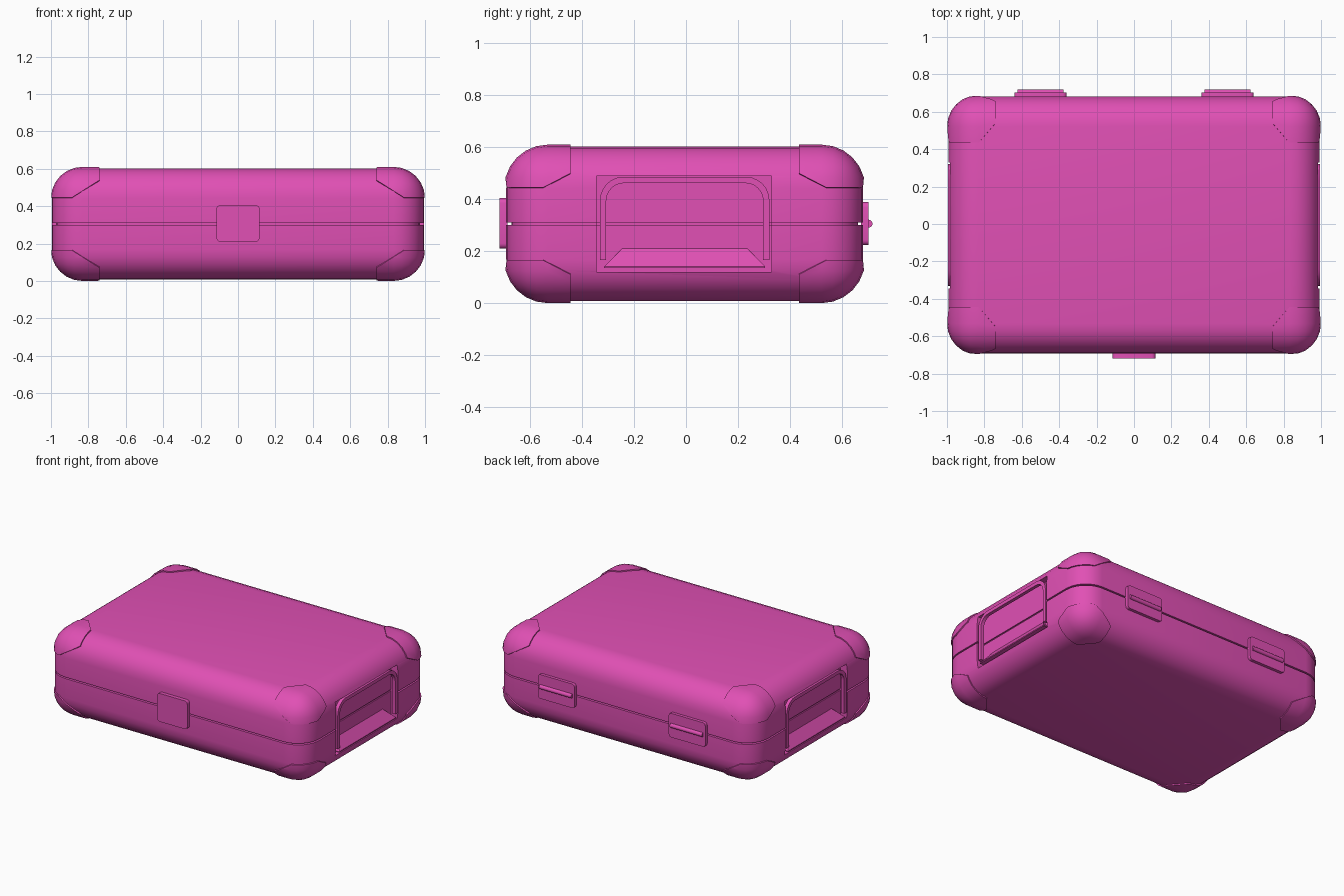
import bpy, bmesh
from mathutils import Vector, Matrix
from math import sin, cos, pi

cube = bpy.data.objects.get("Cube")
if cube:
    bpy.data.objects.remove(cube)

CENTRE = Vector((0, -0.005, 0.305))
HALF = Vector((0.992, 0.687, 0.297))
ROUND = 0.16

pink = bpy.data.materials.new("magenta_shell")
pink.use_nodes = True
colour = (0.75, 0.08, 0.46, 1)
pink.diffuse_color = colour
pink.node_tree.nodes["Principled BSDF"].inputs["Base Color"].default_value = colour


def make(name, bm, location=CENTRE):
    bmesh.ops.recalc_face_normals(bm, faces=bm.faces)
    mesh = bpy.data.meshes.new(name)
    bm.to_mesh(mesh)
    bm.free()
    mesh.materials.append(pink)
    obj = bpy.data.objects.new(name, mesh)
    obj.location = location
    bpy.context.collection.objects.link(obj)
    return obj


def modify(obj, kind, **settings):
    mod = obj.modifiers.new(kind.title(), kind)
    for key, value in settings.items():
        setattr(mod, key, value)
    bpy.context.view_layer.update()
    bpy.ops.object.select_all(action='DESELECT')
    obj.select_set(True)
    bpy.context.view_layer.objects.active = obj
    bpy.ops.object.modifier_apply(modifier=mod.name)


def smooth(obj):
    bpy.ops.object.select_all(action='DESELECT')
    obj.select_set(True)
    bpy.context.view_layer.objects.active = obj
    bpy.ops.object.shade_smooth_by_angle(angle=0.6)


def box(half, offset=(0, 0, 0)):
    bm = bmesh.new()
    bmesh.ops.create_cube(bm, size=2, matrix=Matrix.Translation(offset) @ Matrix.Diagonal((*half, 1)))
    return bm


def rounded_box(grow):
    bm = box(HALF + Vector((grow, grow, grow)))
    bmesh.ops.bevel(bm, geom=bm.edges[:], offset=ROUND + grow, segments=6,
                    profile=0.5, affect='EDGES')
    return bm


def slice_off(bm, point, normal, cap=False):
    """Remove what lies on the normal's side of a plane."""
    result = bmesh.ops.bisect_plane(bm, geom=bm.verts[:] + bm.edges[:] + bm.faces[:],
                                    plane_co=point, plane_no=normal, clear_outer=True)
    if cap:
        rim = [e for e in result["geom_cut"] if isinstance(e, bmesh.types.BMEdge)]
        bmesh.ops.contextual_create(bm, geom=rim)


def cut_recesses(obj, floor):
    for side in (-1, 1):
        cutter = make("recess_cutter", box((0.1, 0.3375, 0.185), (side * (floor + 0.1), -0.0025, 0)))
        cutter.hide_render = True
        modify(obj, 'BOOLEAN', operation='DIFFERENCE', object=cutter, solver='EXACT')
        bpy.data.objects.remove(cutter)


# Two shell halves with a seam gap, closed behind by a core
for name, up in (("lid_shell", 1), ("base_shell", -1)):
    bm = rounded_box(0)
    slice_off(bm, (0, 0, up * 0.005), (0, 0, -up), cap=True)
    shell = make(name, bm)
    cut_recesses(shell, 0.94)
    smooth(shell)
core = make("seam_core", rounded_box(-0.02))
cut_recesses(core, 0.932)
smooth(core)

# Corner guards: one octant of a slightly larger shell, mirrored to all corners
bm = rounded_box(0.008)
for axis, limit in enumerate((0.74, 0.44, 0.14)):
    normal = Vector((0, 0, 0))
    normal[axis] = -1
    slice_off(bm, normal * -limit, normal)
for a, b in (((0.74, 0, 0.235), (0.89, 0, 0.14)),
             ((0.74, 0.545, 0), (0.83, 0.44, 0)),
             ((0, 0.545, 0.14), (0, 0.44, 0.195))):
    a, b = Vector(a), Vector(b)
    missing = Vector([float(i == 0 and j == 0) for i, j in zip(a, b)])
    normal = (b - a).cross(missing).normalized()
    if normal.dot(a - HALF) < 0:
        pass
    if normal.dot(Vector((1, 1, 1))) > 0:
        normal = -normal
    slice_off(bm, a, normal)
guards = make("corner_guards", bm)
modify(guards, 'SOLIDIFY', thickness=0.015, offset=-1)
modify(guards, 'MIRROR', use_axis=(True, True, True))
smooth(guards)


# Side handles: a rounded arch strip with thickness, in each recess
def arch(half_width, top, radius, bottom=-0.14):
    turn = [i * pi / 12 for i in range(7)]
    right = [(half_width, bottom)] + [(half_width - radius + radius * cos(t),
                                       top - radius + radius * sin(t)) for t in turn]
    return right + [(-y, z) for y, z in reversed(right)]


bm = bmesh.new()
rows = [[bm.verts.new((0.982, y, z)) for y, z in arch(*size)]
        for size in ((0.326, 0.181, 0.09), (0.302, 0.157, 0.068))]
for i in range(len(rows[0]) - 1):
    bm.faces.new((rows[0][i], rows[0][i + 1], rows[1][i + 1], rows[1][i]))
handles = make("side_handles", bm)
modify(handles, 'SOLIDIFY', thickness=0.024, offset=0)
modify(handles, 'MIRROR', use_axis=(True, False, False))
smooth(handles)

# Sloped grips at the foot of the handles
bm = bmesh.new()
for y in (-1, 1):
    for x, half_width, z in ((0.995, 0.31, -0.17), (0.995, 0.31, -0.164), (0.935, 0.31, -0.17),
                             (0.935, 0.24, -0.095), (0.94, 0.24, -0.095)):
        bm.verts.new((x, y * half_width, z))
bmesh.ops.convex_hull(bm, input=bm.verts[:])
grips = make("handle_grips", bm)
modify(grips, 'MIRROR', use_axis=(True, False, False))


def plate(name, half, location):
    """Flat plate facing y with rounded corners."""
    bm = box(half)
    corners = [e for e in bm.edges if abs(e.verts[0].co.y - e.verts[1].co.y) > half[1]]
    bmesh.ops.bevel(bm, geom=corners, offset=0.02, segments=4, profile=0.5, affect='EDGES')
    smooth(make(name, bm, location))


# Front latch
plate("front_latch", (0.115, 0.015, 0.0975), (0, -0.703, 0.3075))

# Back hinges: plate and pin
for name, x in (("left", 0.5), ("right", -0.5)):
    plate(name + "_hinge_plate", (0.14, 0.015, 0.083), (x, 0.688, 0.306))
    bm = bmesh.new()
    bmesh.ops.create_cone(bm, cap_ends=True, segments=16, radius1=0.015, radius2=0.015,
                          depth=0.246, matrix=Matrix.Rotation(pi / 2, 4, 'Y'))
    smooth(make(name + "_hinge_pin", bm, (x, 0.703, 0.306)))
